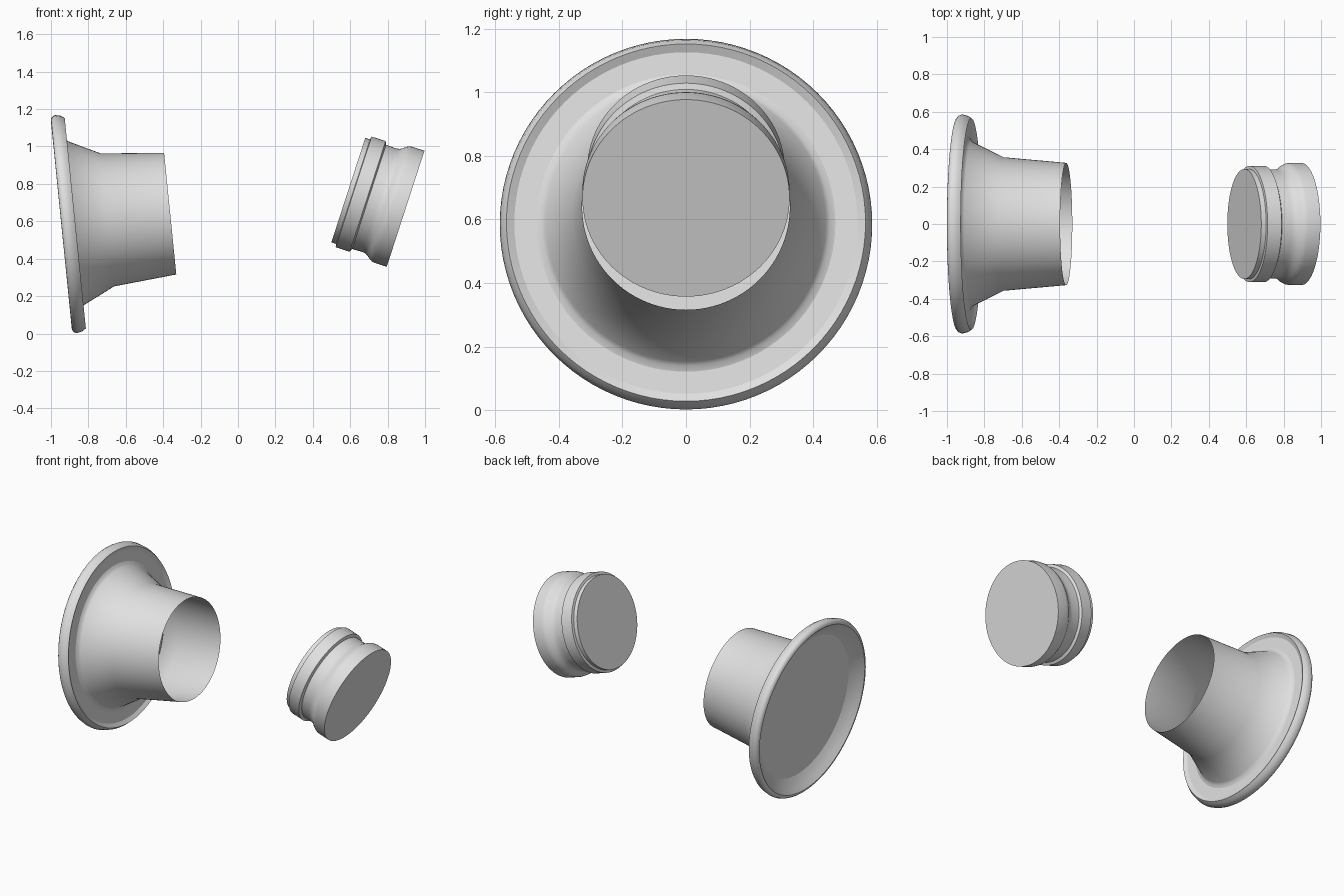
import bpy, bmesh, math
from mathutils import Vector

if "Cube" in bpy.data.objects:
    bpy.data.objects.remove(bpy.data.objects["Cube"], do_unlink=True)

SIDES = 96

grey = bpy.data.materials.new("light_grey")
grey.use_nodes = True
grey.diffuse_color = (0.75, 0.75, 0.75, 1)
grey.node_tree.nodes["Principled BSDF"].inputs["Base Color"].default_value = grey.diffuse_color


def lathe(name, profile, centre, axis, cap_start=False, cap_end=False, angle=30):
    """Turn (position along axis, radius) points around a tilted axis."""
    bm = bmesh.new()
    rings = []
    for s, r in profile:
        turns = [2 * math.pi * j / SIDES for j in range(SIDES)]
        rings.append([bm.verts.new((r * math.cos(a), r * math.sin(a), s)) for a in turns])
    for low, high in zip(rings, rings[1:]):
        for j in range(SIDES):
            k = (j + 1) % SIDES
            bm.faces.new((low[j], low[k], high[k], high[j]))
    if cap_start:
        bm.faces.new(rings[0][::-1])
    if cap_end:
        bm.faces.new(rings[-1])
    mesh = bpy.data.meshes.new(name)
    bm.to_mesh(mesh)
    bm.free()
    mesh.materials.append(grey)
    obj = bpy.data.objects.new(name, mesh)
    bpy.context.collection.objects.link(obj)
    obj.location = centre
    obj.rotation_mode = 'QUATERNION'
    obj.rotation_quaternion = Vector(axis).to_track_quat('Z', 'Y')
    bpy.ops.object.select_all(action='DESELECT')
    obj.select_set(True)
    bpy.context.view_layer.objects.active = obj
    bpy.ops.object.shade_smooth_by_angle(angle=math.radians(angle))
    return obj


# Flanged base: rounded rim, thin plate and open flared tube on one axis
base_at = (-0.87, 0, 0.59)
base_axis = (0.995, 0, 0.1)

lathe("base_rim", [
    (-0.015, 0.47), (-0.03, 0.497), (-0.05, 0.526), (-0.075, 0.557),
    (-0.073, 0.57), (-0.064, 0.58), (-0.05, 0.586), (-0.02, 0.579),
    (0, 0.565), (-0.014, 0.54)], base_at, base_axis, angle=45)

lathe("base_plate", [(-0.014, 0.54), (-0.014, 0.47)], base_at, base_axis, cap_end=True)

lathe("flared_tube", [
    (-0.014, 0.47), (-0.007, 0.452), (0.004, 0.44), (0.173, 0.357), (0.51, 0.327)],
    base_at, base_axis, angle=50)

# Separate plug with raised band, narrow neck and wide end
lathe("plug", [
    (-0.322, 0.294), (-0.295, 0.294), (-0.292, 0.311), (-0.213, 0.311),
    (-0.205, 0.293), (-0.15, 0.291), (-0.13, 0.294), (-0.115, 0.302),
    (-0.1, 0.315), (-0.085, 0.323), (-0.07, 0.326), (0, 0.326)],
    (0.896, 0, 0.667), (0.951, 0, -0.309), cap_start=True, cap_end=True, angle=35)
